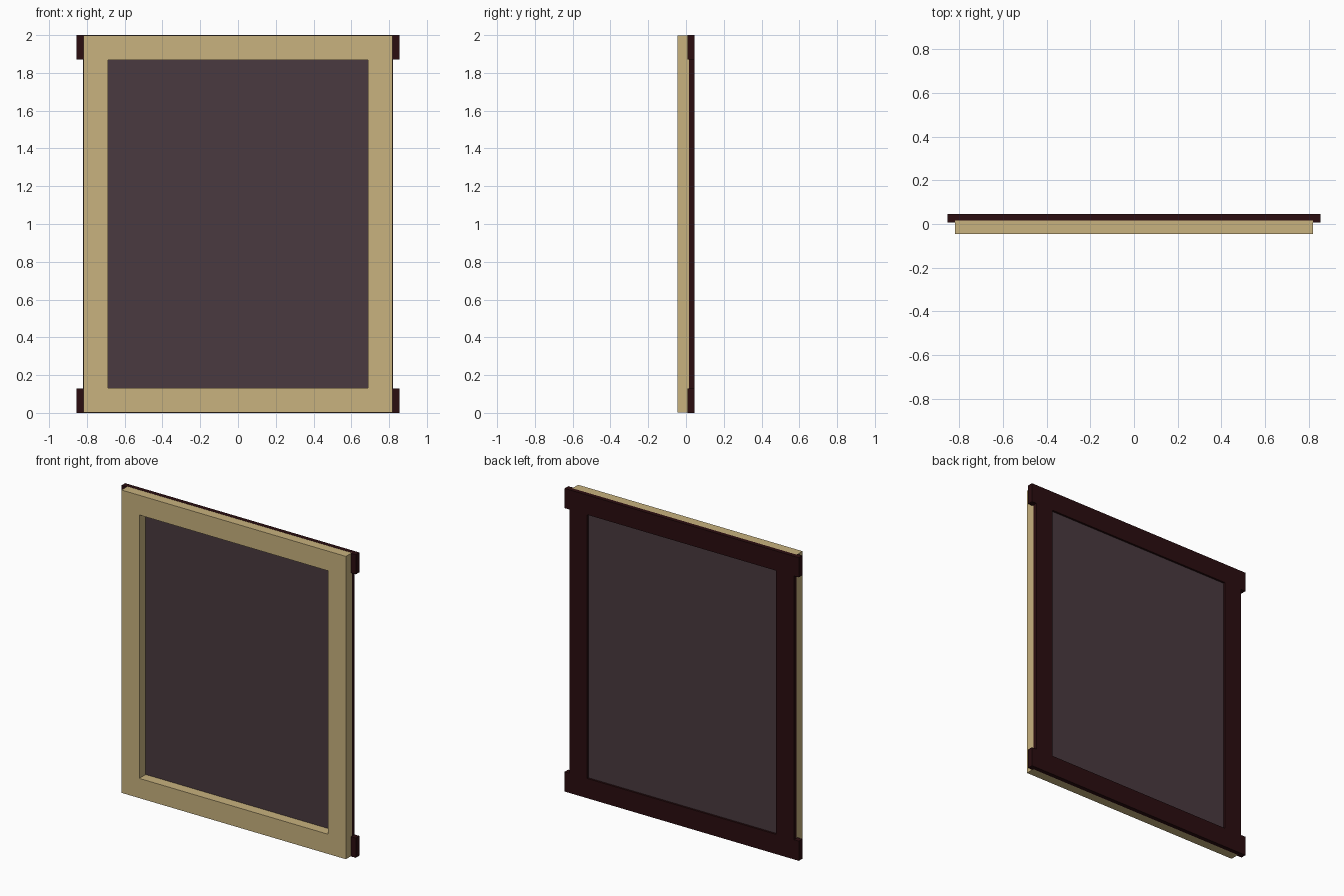
import bpy, bmesh

if "Cube" in bpy.data.objects:
    bpy.data.objects.remove(bpy.data.objects["Cube"])

def material(name, rgb):
    m = bpy.data.materials.new(name)
    m.diffuse_color = (*rgb, 1)
    m.use_nodes = True
    m.node_tree.nodes["Principled BSDF"].inputs["Base Color"].default_value = m.diffuse_color
    return m

TAN = material("tan wood", (0.578, 0.445, 0.209))
DARK = material("dark brown wood", (0.024, 0.004, 0.005))
GREY = material("grey brown panel", (0.067, 0.042, 0.050))

def box(name, x, y, z, mat):
    bm = bmesh.new()
    bmesh.ops.create_cube(bm, size=1)
    for v in bm.verts:
        for i, (a, b) in enumerate((x, y, z)):
            v.co[i] = a if v.co[i] < 0 else b
    me = bpy.data.meshes.new(name)
    bm.to_mesh(me)
    bm.free()
    me.materials.append(mat)
    ob = bpy.data.objects.new(name, me)
    bpy.context.collection.objects.link(ob)
    return ob

def ring(name, outer, inner, y, mat):
    """Rectangular frame: outer and inner are (half width, low z, high z)."""
    def corners(r):
        w, lo, hi = r
        return [(-w, lo), (w, lo), (w, hi), (-w, hi)]
    bm = bmesh.new()
    loops = [[bm.verts.new((px, yy, pz)) for px, pz in corners(r)]
             for r, yy in ((outer, y[0]), (inner, y[0]), (inner, y[1]), (outer, y[1]))]
    for k in range(4):
        a, b = loops[k], loops[(k + 1) % 4]
        for i in range(4):
            j = (i + 1) % 4
            bm.faces.new((a[i], a[j], b[j], b[i]))
    bmesh.ops.recalc_face_normals(bm, faces=bm.faces)
    me = bpy.data.meshes.new(name)
    bm.to_mesh(me)
    bm.free()
    me.materials.append(mat)
    ob = bpy.data.objects.new(name, me)
    bpy.context.collection.objects.link(ob)

# Deep front frame, a hair inside the back frame's edges
ring("front_frame", (0.819, 0.001, 1.999), (0.689, 0.131, 1.869), (-0.045, 0.026), TAN)

# Dark back frame
ring("back_frame", (0.82, 0, 2), (0.69, 0.13, 1.87), (0.017, 0.045), DARK)

# Protruding rail ends at the four corners
for side, s in (("left", -1), ("right", 1)):
    for level, z in (("lower", (0, 0.13)), ("upper", (1.87, 2))):
        box(f"{level}_{side}_rail_end", sorted((s * 0.819, s * 0.855)), (0.007, 0.045), z, DARK)

# Recessed panel
box("panel", (-0.69, 0.69), (0.022, 0.032), (0.13, 1.87), GREY)
